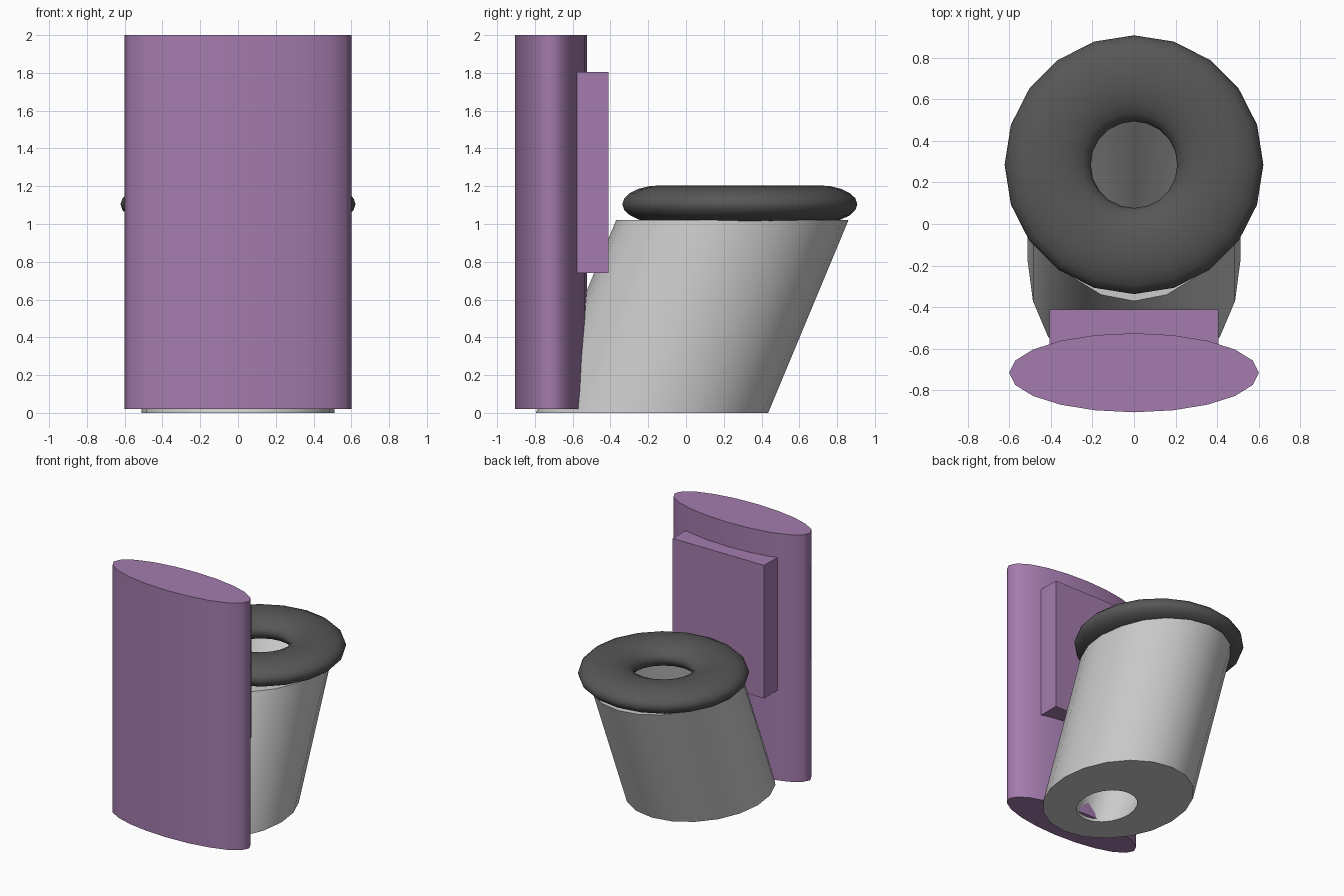
import bpy, bmesh
from math import sin, cos, pi, radians
from mathutils import Matrix

if "Cube" in bpy.data.objects:
    bpy.data.objects.remove(bpy.data.objects["Cube"])

SIDES = 20


def paint(name, r, g, b):
    mat = bpy.data.materials.new(name)
    mat.diffuse_color = (r, g, b, 1)
    mat.use_nodes = True
    mat.node_tree.nodes["Principled BSDF"].inputs["Base Color"].default_value = mat.diffuse_color
    return mat


purple = paint("purple_paint", 0.37, 0.2, 0.42)
grey = paint("mid_grey", 0.55, 0.55, 0.55)
dark = paint("dark_grey", 0.095, 0.095, 0.095)


def finish(name, bm, mat, angle=None):
    bmesh.ops.recalc_face_normals(bm, faces=bm.faces)
    mesh = bpy.data.meshes.new(name)
    bm.to_mesh(mesh)
    bm.free()
    ob = bpy.data.objects.new(name, mesh)
    bpy.context.collection.objects.link(ob)
    mesh.materials.append(mat)
    if angle:
        bpy.ops.object.select_all(action='DESELECT')
        ob.select_set(True)
        bpy.context.view_layer.objects.active = ob
        bpy.ops.object.shade_smooth_by_angle(angle=radians(angle))
    return ob


def ring(bm, y, z, rx, ry):
    return [bm.verts.new((rx * cos(2 * pi * i / SIDES),
                          y + ry * sin(2 * pi * i / SIDES), z))
            for i in range(SIDES)]


def bridge(bm, a, b):
    n = len(a)
    for i in range(n):
        j = (i + 1) % n
        bm.faces.new((a[i], a[j], b[j], b[i]))


# Tall elliptical back column
bm = bmesh.new()
low = ring(bm, -0.715, 0.02, 0.6, 0.19)
high = ring(bm, -0.715, 2.0, 0.6, 0.19)
bridge(bm, low, high)
bm.faces.new(low)
bm.faces.new(high)
finish("back_column", bm, purple, 60)

# Back pad, sunk into the column
bm = bmesh.new()
bmesh.ops.create_cube(bm, size=1, matrix=Matrix.Translation((0, -0.56, 1.273))
                      @ Matrix.Diagonal((0.81, 0.30, 1.066, 1)))
finish("back_pad", bm, purple)

# Leaning pedestal, hollowed as a funnel that opens at the base
bm = bmesh.new()
rings = [ring(bm, -0.18, 0.0, 0.511, 0.615),
         ring(bm, 0.245, 1.02, 0.511, 0.615),
         ring(bm, 0.245, 1.02, 0.42, 0.52),
         ring(bm, -0.31, 0.0, 0.205, 0.25)]
for k in range(4):
    bridge(bm, rings[k], rings[(k + 1) % 4])
finish("seat_pedestal", bm, grey, 40)

# Flattened ring cushion
bm = bmesh.new()
TUBE = 20
rings = []
for k in range(TUBE):
    t = 2 * pi * k / TUBE
    r = 0.415 + 0.207 * cos(t)
    rings.append(ring(bm, 0.285, 1.105 + 0.1 * sin(t), r, r))
for k in range(TUBE):
    bridge(bm, rings[k], rings[(k + 1) % TUBE])
finish("ring_seat", bm, dark, 60)
